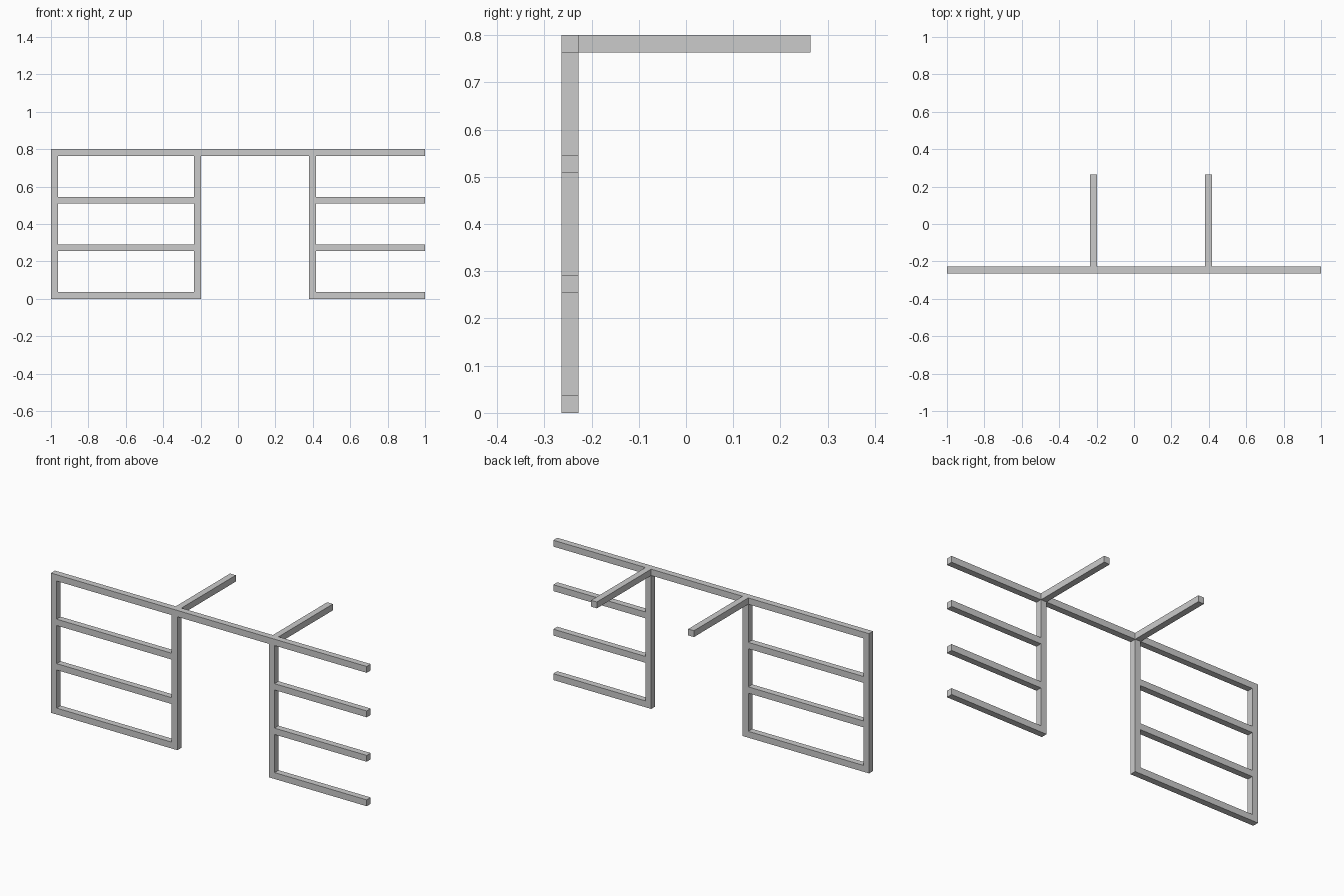
import bpy

if "Cube" in bpy.data.objects:
    bpy.data.objects.remove(bpy.data.objects["Cube"])

T = 0.0364            # square tube thickness
H = 0.8               # frame height
Y0, Y1 = -0.264, 0.264
LEFT, INNER_L, INNER_R, RIGHT = -1.0, -0.235, 0.38, 1.0


def bar(name, lo, hi):
    """Square tube spanning two opposite corners."""
    bpy.ops.mesh.primitive_cube_add(size=1, location=[(a + b) / 2 for a, b in zip(lo, hi)])
    ob = bpy.context.object
    ob.name = name
    ob.scale = [b - a for a, b in zip(lo, hi)]
    bpy.ops.object.transform_apply(location=False, rotation=False, scale=True)


# Continuous top rail along the front
bar("top_rail", (LEFT, Y0, H - T), (RIGHT, Y0 + T, H))

# Upright posts (the right-hand end is open)
for name, x in (("outer_post", LEFT), ("inner_post_left", INNER_L), ("inner_post_right", INNER_R)):
    bar(name, (x, Y0, 0), (x + T, Y0 + T, H - T))

# Shelf rails in both bays
for i in range(3):
    z = i * (H - T) / 3
    bar(f"left_shelf_rail_{i + 1}", (LEFT + T, Y0, z), (INNER_L, Y0 + T, z + T))
    bar(f"right_shelf_rail_{i + 1}", (INNER_R + T, Y0, z), (RIGHT, Y0 + T, z + T))

# Support arms running to the back
for name, x in (("support_arm_left", INNER_L), ("support_arm_right", INNER_R)):
    bar(name, (x, Y0 + T, H - T), (x + T, Y1, H))
